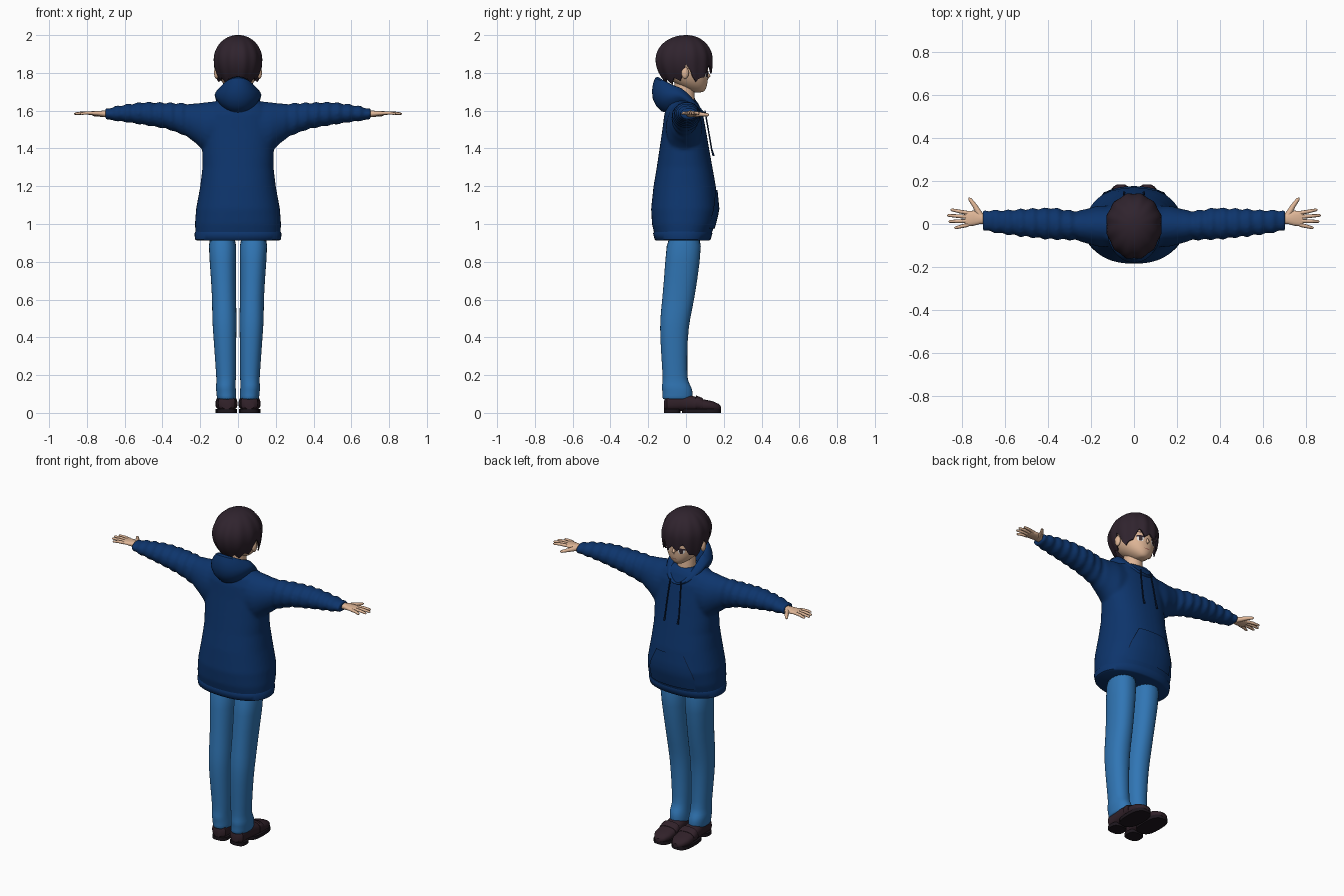
import bpy, bmesh, math
from mathutils import Vector, Matrix

if "Cube" in bpy.data.objects:
    bpy.data.objects.remove(bpy.data.objects["Cube"], do_unlink=True)


def material(name, r, g, b):
    m = bpy.data.materials.new(name)
    m.use_nodes = True
    m.diffuse_color = (r, g, b, 1)
    bsdf = next(n for n in m.node_tree.nodes if n.type == 'BSDF_PRINCIPLED')
    bsdf.inputs["Base Color"].default_value = (r, g, b, 1)
    bsdf.inputs["Roughness"].default_value = 0.8
    return m


NAVY = material("navy_cotton", .004, .035, .15)
CORD = material("dark_navy_cord", .003, .012, .045)
DENIM = material("blue_denim", .03, .18, .46)
SKIN = material("skin", .74, .47, .31)
HAIR = material("dark_hair", .029, .017, .027)
LEATHER = material("dark_leather", .03, .015, .022)
SOLE = material("black_sole", .012, .008, .012)
WHITE = material("eye_white", .8, .78, .76)
IRIS = material("dark_iris", .04, .025, .03)
LIP = material("lip", .35, .12, .09)


def sample(table, t):
    """Linear interpolation in rows of (key, values...)."""
    for lo, hi in zip(table, table[1:]):
        if t <= hi[0]:
            f = max(0, (t - lo[0]) / (hi[0] - lo[0]))
            return [a + (b - a) * f for a, b in zip(lo[1:], hi[1:])]
    return list(table[-1][1:])


def ring(axis, pos, a0, a1, b0, b1, p=2.0, n=24):
    """Superellipse cross-section across the given axis."""
    pts = []
    for i in range(n):
        t = math.tau * i / n
        u, v = (math.copysign(abs(k) ** (2 / p), k) for k in (math.cos(t), math.sin(t)))
        a, b = (a0 + a1 + (a1 - a0) * u) / 2, (b0 + b1 + (b1 - b0) * v) / 2
        pts.append({'x': (pos, a, b), 'y': (a, pos, b), 'z': (a, b, pos)}[axis])
    return pts


def loft(bm, rings, closed=False):
    rows = [[bm.verts.new(p) for p in r] for r in rings]
    pairs = list(zip(rows, rows[1:]))
    if closed:
        pairs.append((rows[-1], rows[0]))
    else:
        bm.faces.new(rows[0][::-1])
        bm.faces.new(rows[-1])
    n = len(rows[0])
    for a, b in pairs:
        for i in range(n):
            j = (i + 1) % n
            bm.faces.new((a[i], a[j], b[j], b[i]))


def limb(bm, points, radii, n=8):
    """Round tube through a few points."""
    pts = [Vector(p) for p in points]
    rings = []
    for i, p in enumerate(pts):
        d = pts[min(i + 1, len(pts) - 1)] - pts[max(i - 1, 0)]
        q = d.to_track_quat('Z', 'Y')
        rings.append([p + q @ Vector(c) * radii[i] for c in ring('z', 0, -1, 1, -1, 1, n=n)])
    loft(bm, rings)


def make(name, bm, mat, mirror=False, subsurf=0, angle=50, recalc=True):
    if recalc:
        bmesh.ops.recalc_face_normals(bm, faces=bm.faces[:])
    me = bpy.data.meshes.new(name)
    bm.to_mesh(me)
    bm.free()
    me.materials.append(mat)
    ob = bpy.data.objects.new(name, me)
    bpy.context.collection.objects.link(ob)
    bpy.ops.object.select_all(action='DESELECT')
    ob.select_set(True)
    bpy.context.view_layer.objects.active = ob
    bpy.ops.object.shade_smooth_by_angle(angle=math.radians(angle))
    if mirror:
        ob.modifiers.new("mirror", 'MIRROR').use_mirror_merge = False
    if subsurf:
        s = ob.modifiers.new("subdivision", 'SUBSURF')
        s.levels = s.render_levels = subsurf
    return ob


def decal(name, rows, target, mat, offset=.003, mirror=False, cols=8):
    """Thin patch of rows (z, x0, x1) laid on the +y side of a target."""
    bm = bmesh.new()
    grid = [[bm.verts.new((x0 + (x1 - x0) * i / cols, .4, z)) for i in range(cols + 1)]
            for z, x0, x1 in rows]
    for a, b in zip(grid, grid[1:]):
        for i in range(cols):
            bm.faces.new((a[i], b[i], b[i + 1], a[i + 1]))
    ob = make(name, bm, mat, mirror, recalc=False)
    w = ob.modifiers.new("wrap", 'SHRINKWRAP')
    w.target, w.wrap_method, w.offset = target, 'PROJECT', offset
    w.use_project_y, w.use_positive_direction, w.use_negative_direction = True, False, True


# Hoodie body and sleeves, fused into one soft surface
bm = bmesh.new()
body = [(.935, .224, -.165, .13), (1.0, .228, -.18, .155), (1.08, .222, -.185, .17),
        (1.2, .2, -.172, .158), (1.3, .188, -.155, .14), (1.4, .19, -.14, .122),
        (1.5, .195, -.125, .105), (1.58, .19, -.115, .09), (1.63, .15, -.1, .07),
        (1.66, .09, -.08, .05)]
loft(bm, [ring('z', z, -w, w, y0, y1, 2.3, 40) for z, w, y0, y1 in body])
sleeve = [(.08, -.11, .085, 1.36, 1.655), (.17, -.105, .085, 1.375, 1.645),
          (.22, -.09, .07, 1.425, 1.638), (.28, -.074, .06, 1.468, 1.638),
          (.38, -.072, .075, 1.505, 1.642), (.5, -.06, .07, 1.525, 1.645),
          (.6, -.048, .064, 1.54, 1.632), (.7, -.032, .066, 1.552, 1.612)]
for side in (-1, 1):
    rings = []
    for i in range(52):
        x = .08 + .0122 * i
        y0, y1, z0, z1 = sample(sleeve, x)
        f = .006 * math.sin(x * 110) if .26 < x < .69 else 0
        rings.append(ring('x', side * x, y0 - f, y1 + f, z0 - f * .6, z1 + f))
    loft(bm, rings)
hoodie = make("hoodie_body_and_sleeves", bm, NAVY)
r = hoodie.modifiers.new("fuse", 'REMESH')
r.mode, r.voxel_size, r.use_smooth_shade = 'VOXEL', .01, True
s = hoodie.modifiers.new("soften", 'SMOOTH')
s.factor, s.iterations = .5, 5

# Hoodie waistband
bm = bmesh.new()
loft(bm, [ring('z', z, -w, w, y0, y1, 2.3, 40) for z, w, y0, y1 in
          [(.912, .217, -.158, .122), (.917, .227, -.166, .13), (.95, .231, -.174, .14),
           (.965, .222, -.165, .135)]])
make("hoodie_waistband", bm, NAVY)

# Lowered hood: rings with their own back, side and front heights
bm = bmesh.new()
rings = []
for w, y0, y1, zb, zs, zf in [
        (.09, -.09, .06, 1.56, 1.635, 1.56), (.128, -.17, .1, 1.625, 1.675, 1.575),
        (.124, -.188, .11, 1.7, 1.7, 1.58), (.085, -.165, .1, 1.79, 1.73, 1.585),
        (.075, -.14, .082, 1.78, 1.72, 1.58), (.065, -.07, .06, 1.66, 1.63, 1.56)]:
    pts = []
    for x, y, _ in ring('z', 0, -w, w, y0, y1, n=32):
        c = (2 * y - y0 - y1) / (y1 - y0)
        pts.append((x, y, zs + ((zf if c > 0 else zb) - zs) * abs(c) ** 1.3))
    rings.append(pts)
loft(bm, rings, closed=True)
make("hood", bm, NAVY, subsurf=1, angle=80)

# Front pocket and drawstrings
decal("front_pocket", [(.975, -.15, .15), (1.04, -.15, .15), (1.08, -.14, .14),
                       (1.13, -.115, .115), (1.18, -.09, .09)], hoodie, NAVY, .007, cols=20)
decal("pocket_openings", [(1.04, .149, .153), (1.08, .139, .143), (1.13, .114, .118),
                          (1.18, .089, .093)], hoodie, CORD, .008, True, 2)
bm = bmesh.new()
limb(bm, [(.036, .1, 1.6), (.042, .118, 1.5), (.046, .135, 1.4), (.046, .146, 1.36)],
     [.004, .004, .004, .006])
make("drawstrings", bm, CORD, mirror=True)

# Jeans
bm = bmesh.new()
leg = [(.07, .012, .108, -.122, .03), (.075, .01, .112, -.126, .036),
       (.11, .01, .115, -.124, .036), (.135, .012, .118, -.13, .03),
       (.165, .012, .114, -.124, .012), (.2, .01, .116, -.124, .006),
       (.4, .009, .13, -.138, .008), (.5, .007, .138, -.138, .022),
       (.6, .01, .136, -.126, .045), (.8, .01, .15, -.11, .075), (.98, .004, .165, -.1, .09)]
loft(bm, [ring('z', z, x0, x1, y0, y1, 2.2) for z, x0, x1, y0, y1 in leg])
make("jeans_legs", bm, DENIM, mirror=True, subsurf=1)

# Shoes with a saddle strap, sole and heel
bm = bmesh.new()
upper = [(-.116, .035, .085, .02, .065), (-.1, .015, .105, .01, .092), (-.03, .012, .107, .01, .105),
         (.03, .008, .112, .01, .092), (.08, .005, .117, .01, .074), (.14, .008, .114, .01, .062),
         (.172, .025, .095, .01, .048), (.184, .042, .078, .015, .035)]
loft(bm, [ring('y', y, x0, x1, z0, z1, 2.5) for y, x0, x1, z0, z1 in upper])
loft(bm, [ring('y', y, .003, .119, .012, z, 2.5) for y, z in ((.05, .086), (.055, .092), (.085, .08), (.09, .074))])
make("shoe_uppers", bm, LEATHER, mirror=True, angle=40)
bm = bmesh.new()
for y0, y1, x0, x1 in ((-.117, -.03, .012, .108), (-.02, .184, .004, .118)):
    loft(bm, [ring('z', z, x0, x1, y0, y1, 2.8) for z in (0, .02)])
make("shoe_soles", bm, SOLE, mirror=True, angle=40)

# Hands with fingers
bm = bmesh.new()
palm = [(.69, .0, .045, 1.565, 1.6), (.715, .0, .05, 1.568, 1.6), (.745, -.008, .062, 1.573, 1.598),
        (.775, -.011, .06, 1.576, 1.597), (.785, -.008, .056, 1.579, 1.594)]
loft(bm, [ring('x', *p, 2.4, 16) for p in palm])
for base, tip_x, tip_y in ((.051, .853, .066), (.033, .868, .04), (.014, .862, .012), (-.004, .835, -.018)):
    mid = ((.77 + tip_x) / 2, (base + tip_y) / 2, 1.588)
    limb(bm, [(.77, base, 1.587), mid, (tip_x - .006, tip_y, 1.584), (tip_x, tip_y, 1.583)],
         [.0095, .0085, .0065, .002])
limb(bm, [(.715, .04, 1.582), (.74, .085, 1.58), (.762, .115, 1.578), (.768, .122, 1.577)],
     [.016, .011, .008, .002])
make("hands", bm, SKIN, mirror=True)

# Head, neck, nose and ears
bm = bmesh.new()
loft(bm, [ring('z', z, -w, w, y0, y1, 2.1, 28) for z, w, y0, y1 in
          [(1.696, .02, .04, .085), (1.705, .036, .01, .1), (1.725, .064, -.03, .11),
           (1.755, .09, -.075, .116), (1.8, .108, -.1, .119), (1.86, .114, -.12, .118),
           (1.92, .095, -.1, .095), (1.96, .05, -.05, .05)]])
head = make("head", bm, SKIN, subsurf=1, angle=80)
bm = bmesh.new()
limb(bm, [(0, .0, 1.54), (0, -.005, 1.65), (0, -.01, 1.76)], [.06, .052, .052], 20)
make("neck", bm, SKIN)
bm = bmesh.new()
limb(bm, [(0, .112, 1.805), (0, .12, 1.782), (0, .117, 1.768)], [.004, .011, .004])
make("nose", bm, SKIN, angle=80)
bm = bmesh.new()
bmesh.ops.create_uvsphere(bm, u_segments=14, v_segments=8, radius=1, matrix=Matrix.Translation(
    (.114, -.005, 1.8)) @ Matrix.Diagonal((.013, .02, .032, 1)))
make("ears", bm, SKIN, mirror=True)

# Painted face
decal("eye_whites", [(1.776, .034, .054), (1.784, .028, .061), (1.798, .026, .064),
                     (1.806, .032, .058)], head, WHITE, .003, True)
decal("irises", [(1.777, .039, .05), (1.784, .035, .054), (1.799, .035, .054),
                 (1.806, .038, .051)], head, IRIS, .004, True)
decal("eyelashes", [(1.8, .022, .068), (1.805, .023, .069), (1.81, .032, .058)], head, HAIR, .005, True)
decal("eyebrows", [(1.828, .022, .064), (1.833, .026, .06)], head, HAIR, .004, True)
decal("mouth", [(1.736, -.012, .012), (1.74, -.018, .018)], head, LIP)

# Hair: a ridged cap whose jagged hem follows direction (-1 back, 1 face)
hem = [(-1, 1.735), (-.5, 1.74), (-.15, 1.765), (0, 1.81), (.2, 1.8), (.45, 1.72),
       (.6, 1.755), (.75, 1.785), (.9, 1.812), (1, 1.79)]
N, ROWS = 72, 14


def hair_row(t, scale, drop):
    pts = []
    for i in range(N):
        a = math.tau * i / N
        c, s = math.cos(a), math.sin(a)
        jag = abs(i % 6 - 3) / 3
        z = 2 - (2 - sample(hem, s)[0] - .035 * jag) * t ** 1.6
        d = 1.87 - z
        f = math.sqrt(max(0, 1 - (d / .1305) ** 2)) if d < 0 else 1 - (22 - 14 * max(0, min(1, s * 3))) * d * d
        f *= scale * (1.02 - .045 * jag * min(1, t * 2))
        pts.append((.13 * f * c, (.143 if s > 0 else .163) * f * s, z - drop * (1 - t)))
    return pts


bm = bmesh.new()
steps = [.03 + .97 * k / ROWS for k in range(ROWS + 1)]
loft(bm, [hair_row(t, 1, 0) for t in steps] + [hair_row(t, .94, .012) for t in reversed(steps)])
make("hair", bm, HAIR, angle=35)
